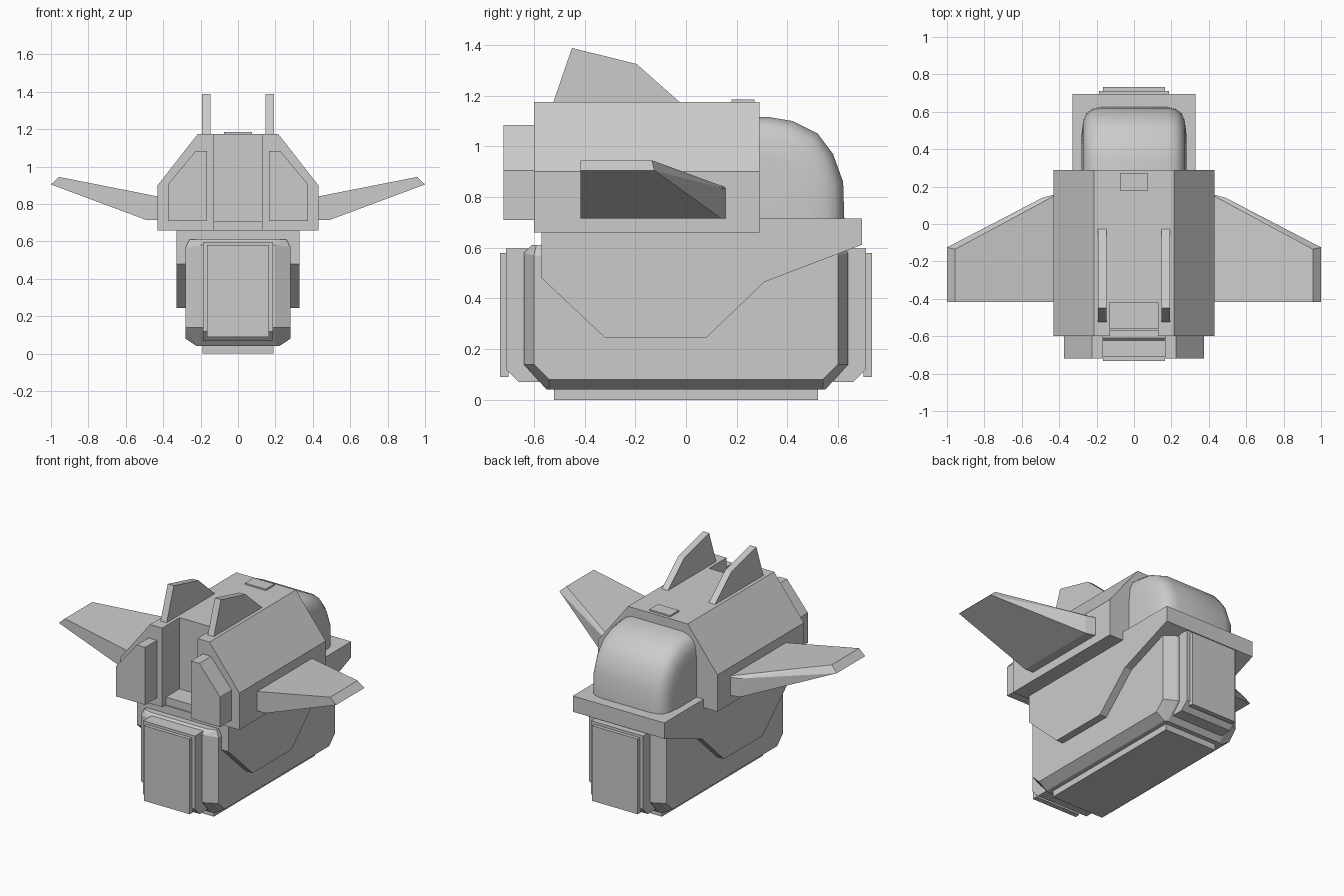
import bpy, bmesh
from mathutils import Vector

if "Cube" in bpy.data.objects:
    bpy.data.objects.remove(bpy.data.objects["Cube"], do_unlink=True)

grey = bpy.data.materials.new("hull grey")
grey.use_nodes = True
grey.diffuse_color = (0.6, 0.6, 0.6, 1)
grey.node_tree.nodes["Principled BSDF"].inputs["Base Color"].default_value = (0.6, 0.6, 0.6, 1)


def finish(name, bm):
    bmesh.ops.recalc_face_normals(bm, faces=bm.faces)
    mesh = bpy.data.meshes.new(name)
    bm.to_mesh(mesh)
    bm.free()
    obj = bpy.data.objects.new(name, mesh)
    bpy.context.collection.objects.link(obj)
    mesh.materials.append(grey)
    return obj


def prism(name, outline, lo, hi, axis):
    """Extrude an outline along x (outline in y, z) or y (outline in x, z)."""
    bm = bmesh.new()
    place = (lambda d, a, b: (d, a, b)) if axis == "x" else (lambda d, a, b: (a, d, b))
    face = bm.faces.new([bm.verts.new(place(lo, a, b)) for a, b in outline])
    new = bmesh.ops.extrude_face_region(bm, geom=[face])["geom"]
    bmesh.ops.translate(bm, verts=[v for v in new if isinstance(v, bmesh.types.BMVert)],
                        vec=place(hi - lo, 0, 0))
    return finish(name, bm)


def solid(name, points):
    """Convex faceted solid around the points."""
    bm = bmesh.new()
    for p in points:
        bm.verts.new(p)
    bmesh.ops.convex_hull(bm, input=bm.verts[:])
    bmesh.ops.dissolve_limit(bm, angle_limit=0.03, verts=bm.verts[:], edges=bm.edges[:])
    return finish(name, bm)


def box(name, x, y, z):
    return solid(name, [(a, b, c) for a in x for b in y for c in z])


# Lower hull with chamfered edges
corner = [(.22, .54, .04), (.2, .55, .04), (.28, .54, .08), (.28, .6, .14), (.2, .64, .14),
          (.28, .6, .57), (.2, .64, .58), (.26, .59, .61), (.2, .61, .61)]
solid("lower_hull", [(x * sx, y * sy, z) for x, y, z in corner for sx in (-1, 1) for sy in (-1, 1)])
box("bottom_plate", (-.19, .19), (-.52, .52), (0, .05))

# Raised panels at both ends
for end, s in (("front", -1), ("back", 1)):
    prism(end + "_panel_frame", [(s * y, z) for y, z in
          [(.58, .597), (.71, .597), (.71, .12), (.66, .07), (.58, .07)]], -.187, .187, "x")
    box(end + "_panel", (-.165, .165), (s * .7, s * .733), (.09, .58))

# Saddle over the hull, with the rear deck
prism("saddle_deck", [(-.57, .66), (-.57, .48), (-.32, .245), (.08, .245), (.31, .465),
                      (.695, .612), (.695, .715), (.2, .715), (.2, .66)], -.33, .33, "x")

# Upper body with a stepped channel at the front
body = prism("upper_body", [(-.43, .66), (.43, .66), (.43, .9), (.215, 1.175),
                            (-.215, 1.175), (-.43, .9)], -.6, .29, "y")
cutter = prism("channel_cutter", [(-.7, .6), (-.56, .6), (-.56, .71), (-.42, .71),
                                  (-.42, 1.3), (-.7, 1.3)], -.127, .127, "x")
cutter.hide_render = True
cut = body.modifiers.new("channel", "BOOLEAN")
cut.operation, cut.object, cut.solver = "DIFFERENCE", cutter, "EXACT"
bpy.context.view_layer.objects.active = body
bpy.ops.object.modifier_apply(modifier=cut.name)
bpy.data.objects.remove(cutter, do_unlink=True)
solid("roof_hatch", [(x * s, y, z) for s in (-1, 1) for x, y in ((.075, .18), (.075, .27))
                     for z in (1.17, 1.185)])

# Pods, fins and wings on each side
for side, s in (("left", 1), ("right", -1)):
    prism(side + "_pod", [(s * x, z) for x, z in
          [(.165, .71), (.165, 1.085), (.225, 1.085), (.375, .905), (.375, .71)]], -.72, -.58, "y")
    prism(side + "_fin", [(-.525, 1.17), (-.45, 1.388), (-.195, 1.325), (-.02, 1.17)],
          s * .17 - .022, s * .17 + .022, "x")
    wing = [(.4, -.417, .715), (.4, -.417, .835), (.4, .165, .715), (.4, .165, .835),
            (.49, -.417, .715), (.49, -.417, .835), (.49, .14, .715), (.49, .14, .835),
            (1, -.417, .905), (.957, -.417, .945), (1, -.125, .905), (.957, -.135, .945)]
    solid(side + "_wing", [(s * x, y, z) for x, y, z in wing])

# Rounded canopy: the profile shrinks towards each side
profile = [(.2, .7), (.2, 1.12), (.33, 1.115), (.42, 1.1), (.52, 1.05), (.58, .97), (.62, .86), (.625, .7)]
half = [(.28, .62), (.272, .8), (.255, .91), (.225, .97), (.18, 1)]
columns = [(-x, k) for x, k in half] + [(x, k) for x, k in reversed(half)]
bm = bmesh.new()
rows = [[bm.verts.new((x, .25 + (y - .25) * (k if y > .25 else 1), .7 + (z - .7) * k))
         for y, z in profile] for x, k in columns]
for a, b in zip(rows, rows[1:]):
    for i in range(len(profile)):
        j = (i + 1) % len(profile)
        bm.faces.new((a[i], a[j], b[j], b[i]))
bm.faces.new(rows[0])
bm.faces.new(rows[-1])
canopy = finish("canopy", bm)
bpy.ops.object.select_all(action="DESELECT")
canopy.select_set(True)
bpy.context.view_layer.objects.active = canopy
bpy.ops.object.shade_smooth_by_angle(angle=0.87)
